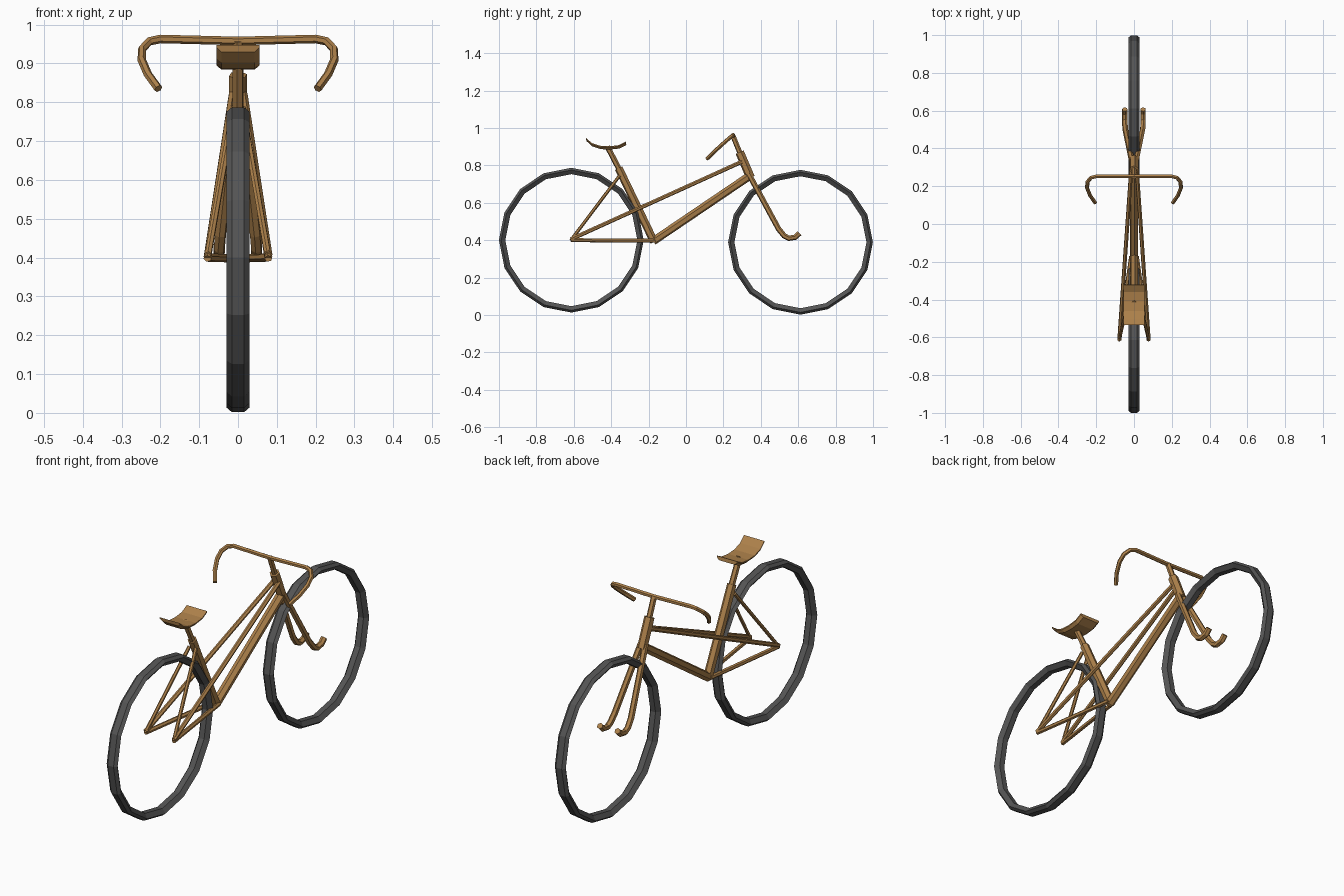
import bpy, bmesh, math
from mathutils import Vector

if "Cube" in bpy.data.objects:
    bpy.data.objects.remove(bpy.data.objects["Cube"])


def material(name, colour):
    m = bpy.data.materials.new(name)
    m.diffuse_color = (*colour, 1)
    m.use_nodes = True
    m.node_tree.nodes["Principled BSDF"].inputs["Base Color"].default_value = m.diffuse_color
    return m


BROWN = material("bronze_paint", (0.42, 0.22, 0.07))
DARK = material("dark_rubber", (0.09, 0.09, 0.09))


def finish(bm, name, mat):
    bmesh.ops.recalc_face_normals(bm, faces=bm.faces)
    me = bpy.data.meshes.new(name)
    bm.to_mesh(me)
    bm.free()
    me.materials.append(mat)
    ob = bpy.data.objects.new(name, me)
    bpy.context.collection.objects.link(ob)
    return ob


def tube(name, path, r, sides=6):
    """Sweep a flat-sided section along a path with capped ends."""
    pts = [Vector(p) for p in path]
    segs = [(b - a).normalized() for a, b in zip(pts, pts[1:])]
    tans = [segs[0]] + [(a + b).normalized() for a, b in zip(segs, segs[1:])] + [segs[-1]]
    side = tans[0].orthogonal().normalized()
    bm = bmesh.new()
    rings = []
    prev = tans[0]
    for p, t in zip(pts, tans):
        side = prev.rotation_difference(t) @ side
        up = t.cross(side)
        prev = t
        angles = [2 * math.pi * (i + 0.5) / sides for i in range(sides)]
        rings.append([bm.verts.new(p + r * (math.cos(a) * side + math.sin(a) * up)) for a in angles])
    for a, b in zip(rings, rings[1:]):
        for i in range(sides):
            j = (i + 1) % sides
            bm.faces.new((a[i], a[j], b[j], b[i]))
    bm.faces.new(rings[0])
    bm.faces.new(rings[-1])
    return finish(bm, name, BROWN)


def pair(name, path, r, sides=6):
    for label, s in (("left", -1), ("right", 1)):
        tube(f"{name}_{label}", [(s * x, y, z) for x, y, z in path], r, sides)


def wheel(name, y, z, radius=0.387, count=16, phase=0.0):
    # wide flattened tyre section: (x, radial offset)
    section = [(-0.03, -0.012), (-0.016, 0), (0.016, 0), (0.03, -0.012), (0.014, -0.034), (-0.014, -0.034)]
    bm = bmesh.new()
    rings = []
    for i in range(count):
        a = 2 * math.pi * (i + phase) / count
        rings.append([bm.verts.new((x, y + (radius + d) * math.cos(a), z + (radius + d) * math.sin(a)))
                      for x, d in section])
    n = len(section)
    for i in range(count):
        a, b = rings[i], rings[(i + 1) % count]
        for k in range(n):
            j = (k + 1) % n
            bm.faces.new((a[k], a[j], b[j], b[k]))
    return finish(bm, name, DARK)


# wheels
wheel("rear_wheel", -0.613, 0.4)
wheel("front_wheel", 0.612, 0.389)

# main frame tubes
tube("seat_tube", [(0, -0.17, 0.39), (0, -0.36, 0.785)], 0.022)
tube("seat_post", [(0, -0.35, 0.765), (0, -0.42, 0.9)], 0.015)
tube("down_tube", [(0, -0.175, 0.395), (0, 0.335, 0.74)], 0.022)
tube("head_tube", [(0, 0.287, 0.87), (0, 0.345, 0.735)], 0.024)
tube("stem", [(0, 0.25, 0.96), (0, 0.295, 0.85)], 0.014)

# mirrored thin tubes
pair("chain_stay", [(0.078, -0.615, 0.4), (0.015, -0.17, 0.398)], 0.011)
pair("seat_stay", [(0.078, -0.615, 0.4), (0.018, -0.355, 0.745)], 0.009)
pair("long_top_tube", [(0.078, -0.615, 0.405), (0.014, 0.3, 0.82)], 0.011)
pair("fork_blade", [(0.012, 0.335, 0.755), (0.045, 0.495, 0.46), (0.048, 0.525, 0.423),
                    (0.048, 0.55, 0.41), (0.048, 0.585, 0.416), (0.048, 0.607, 0.438)], 0.015)

# swept handlebar
half = [(0.2, 0.252, 0.963), (0.228, 0.245, 0.957), (0.247, 0.222, 0.937),
        (0.248, 0.19, 0.909), (0.232, 0.15, 0.872), (0.205, 0.112, 0.835)]
tube("handlebar", [(-x, y, z) for x, y, z in reversed(half)] + [(0, 0.252, 0.958)] + half, 0.011)

# curved saddle: (y, top z), tapering to a narrower underside
profile = [(-0.535, 0.948), (-0.505, 0.92), (-0.46, 0.905), (-0.41, 0.902), (-0.36, 0.908), (-0.322, 0.927)]
bm = bmesh.new()
rows = []
for y, z in profile:
    rows.append([bm.verts.new(c) for c in ((-0.056, y, z), (0.056, y, z), (0.056, y, z - 0.006),
                                           (0.043, y + 0.003, z - 0.018), (-0.043, y + 0.003, z - 0.018),
                                           (-0.056, y, z - 0.006))])
for a, b in zip(rows, rows[1:]):
    for k in range(6):
        j = (k + 1) % 6
        bm.faces.new((a[k], a[j], b[j], b[k]))
bm.faces.new(rows[0])
bm.faces.new(rows[-1])
finish(bm, "saddle", BROWN)
